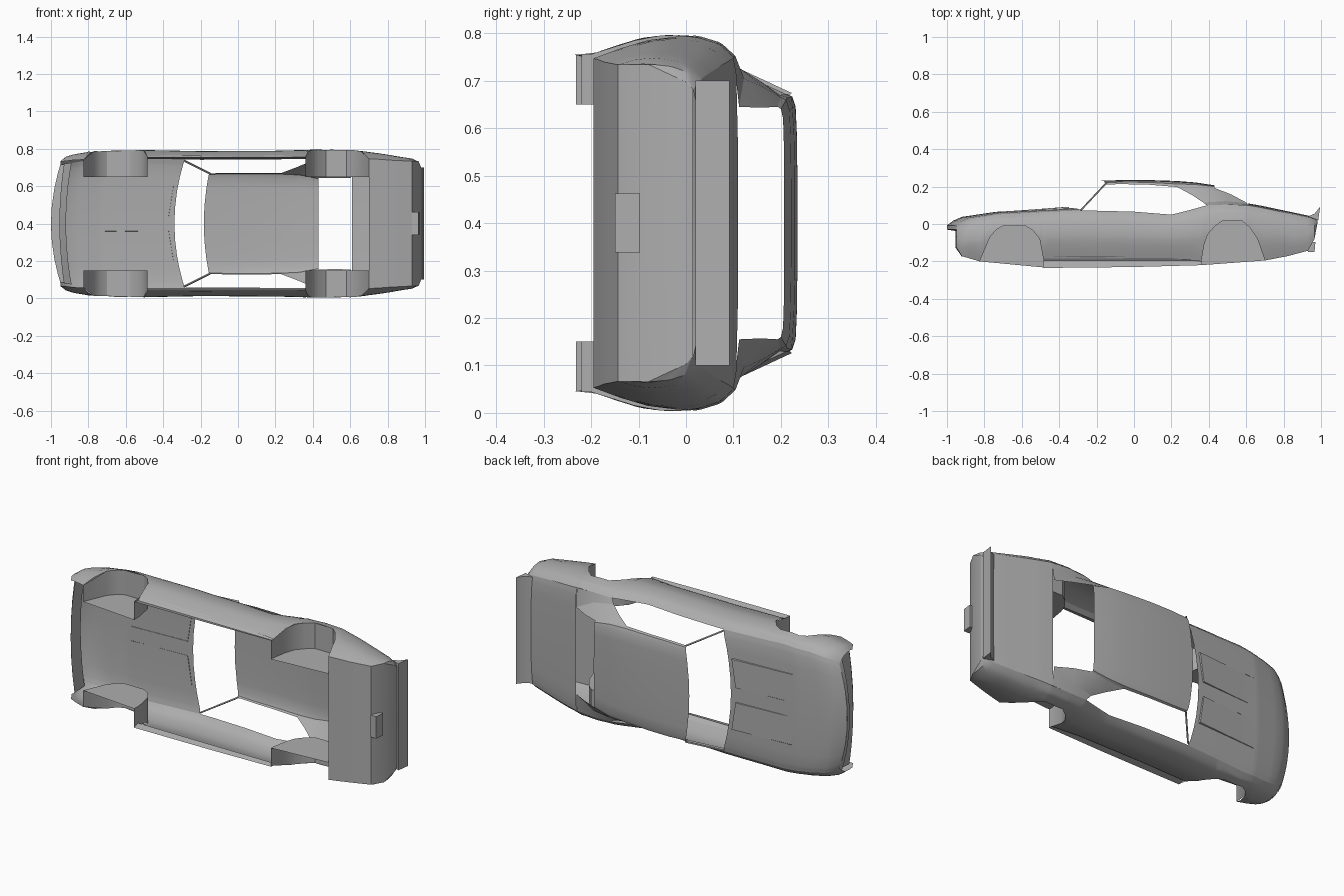
import bpy, bmesh
from mathutils import Vector

cube = bpy.data.objects.get("Cube")
if cube:
    bpy.data.objects.remove(cube)

MID = 0.4  # height of the mirror plane; the shell lies on its side
paint = bpy.data.materials.new("grey_primer")
paint.use_nodes = True
GREY = (0.42, 0.42, 0.42, 1)
paint.diffuse_color = GREY
paint.node_tree.nodes["Principled BSDF"].inputs["Base Color"].default_value = GREY


def lerp(table, x):
    """Piecewise linear lookup."""
    if x <= table[0][0]:
        return table[0][1]
    for (a, p), (b, q) in zip(table, table[1:]):
        if x <= b:
            return p + (q - p) * (x - a) / (b - a)
    return table[-1][1]


def make(name, faces_of):
    """Half part from a bmesh builder, mirrored across the car's centre."""
    bm = bmesh.new()
    faces_of(bm)
    bmesh.ops.remove_doubles(bm, verts=bm.verts, dist=0.0005)
    bmesh.ops.recalc_face_normals(bm, faces=bm.faces)
    out = sum(f.normal.dot(f.calc_center_median()) * f.calc_area() for f in bm.faces)
    if out < 0:
        bmesh.ops.reverse_faces(bm, faces=bm.faces)
    me = bpy.data.meshes.new(name)
    bm.to_mesh(me)
    bm.free()
    me.materials.append(paint)
    ob = bpy.data.objects.new(name, me)
    bpy.context.collection.objects.link(ob)
    ob.location.z = MID
    mod = ob.modifiers.new("mirror", 'MIRROR')
    mod.use_axis = (False, False, True)
    bpy.ops.object.select_all(action='DESELECT')
    ob.select_set(True)
    bpy.context.view_layer.objects.active = ob
    bpy.ops.object.shade_smooth_by_angle(angle=0.5)
    return ob


def grid(name, rows, caps=()):
    """Quad sheet through rows of points, with optional end faces."""
    def build(bm):
        vs = [[bm.verts.new(Vector(p)) for p in r] for r in rows]
        for r, q in zip(vs, vs[1:]):
            for i in range(len(r) - 1):
                bm.faces.new((r[i], r[i + 1], q[i + 1], q[i]))
        for c in caps:
            bm.faces.new(vs[c])
    return make(name, build)


# Side profile: wheel arches, lower edge, belt line and plan width
front_arch = [(-.825, -.2), (-.77, -.07), (-.735, -.03), (-.7, -.01),
              (-.58, -.01), (-.54, -.035), (-.505, -.08), (-.485, -.185)]
rear_arch = [(.36, -.2), (.375, -.11), (.395, -.055), (.43, -.015), (.47, .015),
             (.58, .015), (.62, -.02), (.66, -.08), (.7, -.195)]
bottom = ([(-.95, -.125), (-.92, -.172)] + front_arch + [(.2, -.182)] + rear_arch +
          [(.82, -.172), (.93, -.143), (.965, -.08), (.98, 0)])
belt = [(-.95, -.02), (-.92, .005), (-.88, .025), (-.72, .052), (-.45, .066), (-.285, .073),
        (0, .066), (.2, .05), (.3, .075), (.39, .1), (.5, .104), (.61, .1),
        (.68, .088), (.85, .052), (.93, .035), (.965, .025), (.98, .015)]
width = [(-.95, .335), (-.92, .358), (-.88, .37), (-.8, .385), (-.65, .398), (-.5, .394),
         (-.2, .388), (.2, .39), (.5, .4), (.6, .397), (.75, .377), (.93, .348),
         (.965, .335), (.98, .32)]
section = [(0, .9), (.2, .95), (.4, .99), (.55, 1), (.75, .985), (.9, .95), (1, .88)]


def half(x, y):
    top = lerp(belt, x)
    return lerp(width, x) * lerp(section, (y + .2) / (top + .2))


stations = sorted({x for x, _ in bottom + belt + width})


def skin(x):
    lo, hi = lerp(bottom, x), lerp(belt, x)
    ys = [lo + (hi - lo) * i / 10 for i in range(11)]
    return [(x, y, half(x, y)) for y in ys]


grid("body_sides", [skin(x) for x in stations])

# Hood and trunk deck, bowed in plan at the nose and the windshield
crown = [(0, 1), (.5, .92), (.9, .6), (1, 0)]
bow = [(-.95, .05), (-.72, .02), (-.45, .03), (-.285, .055), (.6, .055), (.61, 0)]


def deck(x, f, rise=.013):
    y = lerp(belt, x)
    return (x - lerp(bow, x) * (1 - f * f), y + rise * lerp(crown, f), half(x, y) * f)


across = [1, .95, .9, .7, .5, .25, 0]
grid("hood", [[deck(x, f) for f in across] for x in stations if x <= -.284])
grid("trunk_deck", [[deck(x, f, .01) for f in across] for x in stations if x >= .609])

# Rear pan and tail panel close the shell from the rear wheels to the deck
grid("rear_pan", [[skin(x)[0], (x, lerp(bottom, x), 0)] for x in stations if x >= .699])
tail = [skin(.98)[i] for i in range(0, 11, 2)]
grid("tail_edge", [[p, (p[0], p[1], 0)] for p in tail])

# Nose: overhanging lip, recessed grille panel and valance
nose = [(-1, -.008, .05, .295), (-1, -.03, .05, .315), (-.955, -.037, .025, .315),
        (-.955, -.125, .025, .32), (-.92, -.175, .03, .325)]
grid("nose_panel", [[(x + sweep * f * f, y, s * f) for f in (0, .3, .6, .85, 1)]
                    for x, y, sweep, s in nose])


# Wheel wells: arch liner plus flat inner wall
def well(name, arch):
    inner = [(x, y, .25) for x, y in arch]
    outer = [(x, y, min(half(x, y), .395)) for x, y in arch]
    grid(name, [inner, outer], caps=(0,))


well("front_wheel_wells", front_arch + [(-.485, -.232)])
well("rear_wheel_wells", [(.36, -.22)] + rear_arch)

# Sills hang below the doors between the wells
grid("sills", [[(x, -.17, half(x, -.17)), (x, -.195, .345), (x, y, .355)]
               for x, y in ((-.485, -.235), (0, -.23), (.36, -.22))])

# Roof with rounded edges and curved front
roof = [(-.155, .212, .232, .268), (-.05, .213, .235, .272), (.08, .21, .235, .272),
        (.23, .198, .23, .27), (.33, .2, .222, .265), (.43, .193, .207, .245)]
edge = [(1, 0), (.98, .5), (.9, .82), (.7, .93), (.35, .99), (0, 1)]
grid("roof", [[(x - (.028 * (1 - f * f) if x < -.1 else 0), lo + (hi - lo) * k, s * f)
               for f, k in edge] for x, lo, hi, s in roof])

# Rear roof pillars blend from the belt line to the roof
grid("rear_pillars", [
    [(x, lerp(belt, x), half(x, lerp(belt, x))) for x in (.39, .5, .61)],
    [(.37, .115, .325), (.49, .122, .305), (.605, .112, .245)],
    [(.31, .155, .3), (.41, .165, .285), (.52, .158, .243)],
    [(.23, .198, .27), (.33, .2, .265), (.43, .193, .245)]])

# Thin windshield pillars
low, high, t = Vector((-.285, .073, .335)), Vector((-.15, .217, .268)), .006
ring = [(-t, 0, 0), (0, t, t), (t, 0, 0), (0, -t, -t), (-t, 0, 0)]
grid("windshield_pillars", [[p + Vector(o) for o in ring] for p in (low, high)])

# Tail spoiler and licence plate box
lip = [(.93, .04), (.965, .055), (.995, .092), (.985, .02), (.93, .04)]
grid("tail_spoiler", [[(x, y, s) for x, y in lip] for s in (0, .3)], caps=())
grid("spoiler_ends", [[(.93, .04, .3), (.965, .055, .3)], [(.985, .02, .3), (.995, .092, .3)]])
box = [(.93, -.15), (.965, -.15), (.97, -.097), (.945, -.097)]
grid("plate_box", [[(x, y, s) for x, y in box] for s in (0, .062)], caps=(1,))


# Raised hood scoops, growing toward the windshield
def scoop_row(x_in, x_out, h):
    ends = [(x_in, .04, 0), (x_in, .042, h), (x_out, .198, h), (x_out, .2, 0)]
    return [(x, lerp(belt, x) + .0125 + k, s) for x, s, k in ends]


grid("hood_scoops", [scoop_row(-.71, -.71, .001), scoop_row(-.54, -.53, .004),
                     scoop_row(-.372, -.348, .009), scoop_row(-.37, -.345, -.002)])
